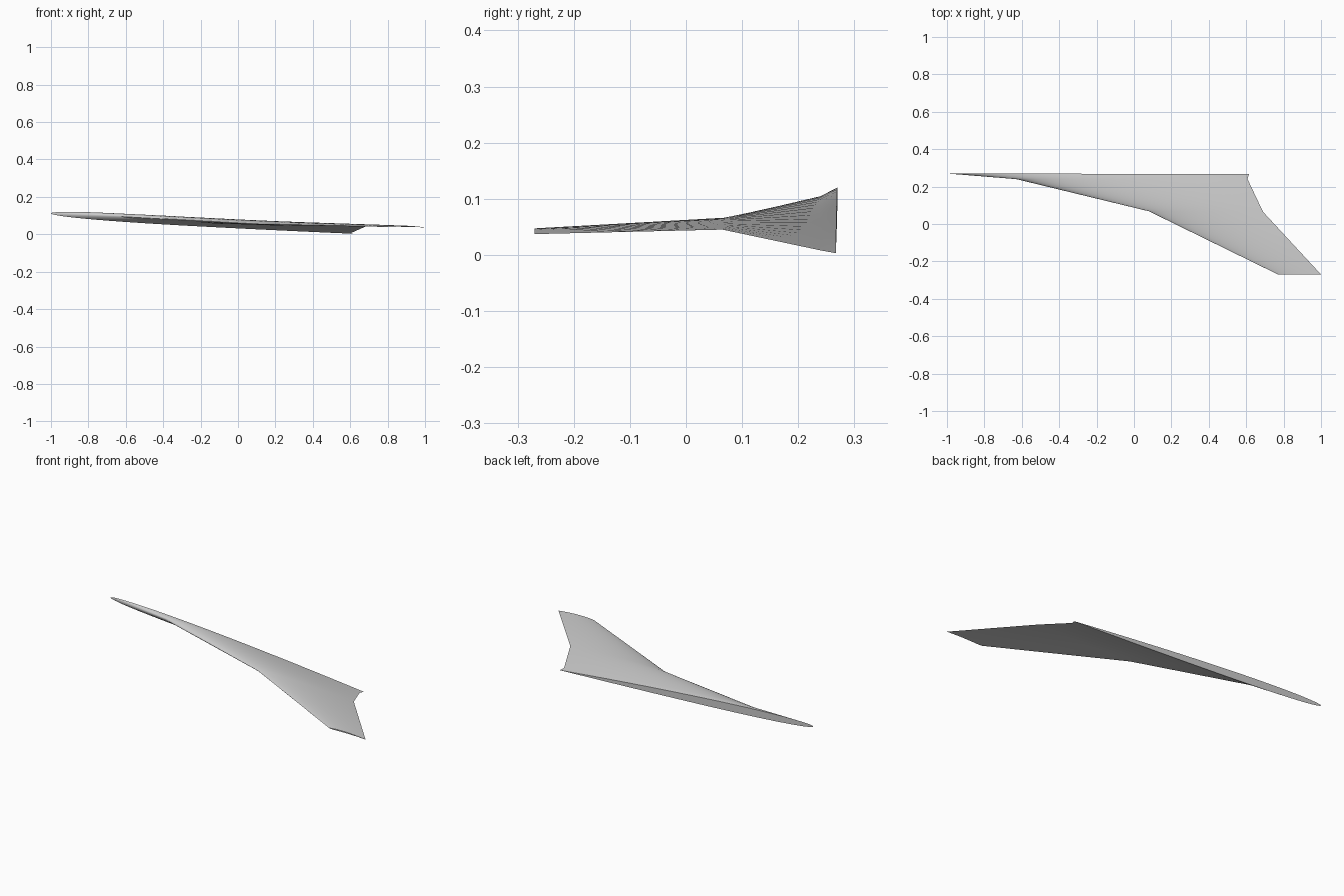
import bpy, bmesh, math
from mathutils import Vector

cube = bpy.data.objects.get("Cube")
if cube:
    bpy.data.objects.remove(cube, do_unlink=True)

# Single plain finish
grey = bpy.data.materials.new("light_grey")
grey.use_nodes = True
colour = (0.6, 0.6, 0.6, 1)
grey.diffuse_color = colour
grey.node_tree.nodes["Principled BSDF"].inputs["Base Color"].default_value = colour

STEPS = 24


def thickness(t):
    """Symmetric airfoil half thickness for unit chord and thickness."""
    return 5 * (0.2969 * math.sqrt(t) - 0.126 * t - 0.3516 * t**2
                + 0.2843 * t**3 - 0.1036 * t**4)


def section(lead, trail, thick, camber):
    """Closed airfoil loop: over the top to the trailing edge, back underneath."""
    lead, trail = Vector(lead), Vector(trail)
    chord = (trail - lead).length
    loop = []
    for i in range(2 * STEPS):
        t = (1 - math.cos(math.pi * i / STEPS)) / 2
        side = 1 if i <= STEPS else -1
        half = thickness(t) * thick if 0 < i != STEPS else 0
        p = lead.lerp(trail, t)
        p.z += chord * (side * half + 4 * camber * t * (1 - t))
        loop.append(p)
    return loop


# Stations from root to tip: leading edge, trailing edge, thickness, camber
stations = [
    ((-1, 0.27, 0.112), (0.615, 0.267, 0.003), 0.027, 0.002),
    ((-0.63, 0.24, 0.098), (0.607, 0.24, 0.008), 0.028, 0.003),
    ((0.08, 0.068, 0.057), (0.69, 0.065, 0.045), 0.028, 0.008),
    ((0.77, -0.27, 0.041), (1, -0.27, 0.037), 0.03, 0.02),
]

# Loft the wing skin and close both ends
bm = bmesh.new()
loops = [[bm.verts.new(p) for p in section(*s)] for s in stations]
n = 2 * STEPS
for a, b in zip(loops, loops[1:]):
    for i in range(n):
        j = (i + 1) % n
        bm.faces.new((a[i], a[j], b[j], b[i]))
for end in (loops[0], loops[-1]):
    bm.faces.new(end)
bmesh.ops.recalc_face_normals(bm, faces=bm.faces)
mesh = bpy.data.meshes.new("wing")
bm.to_mesh(mesh)
bm.free()
mesh.materials.append(grey)
wing = bpy.data.objects.new("wing", mesh)
bpy.context.collection.objects.link(wing)
bpy.context.view_layer.objects.active = wing
wing.select_set(True)
bpy.ops.object.shade_smooth_by_angle(angle=math.radians(30))
